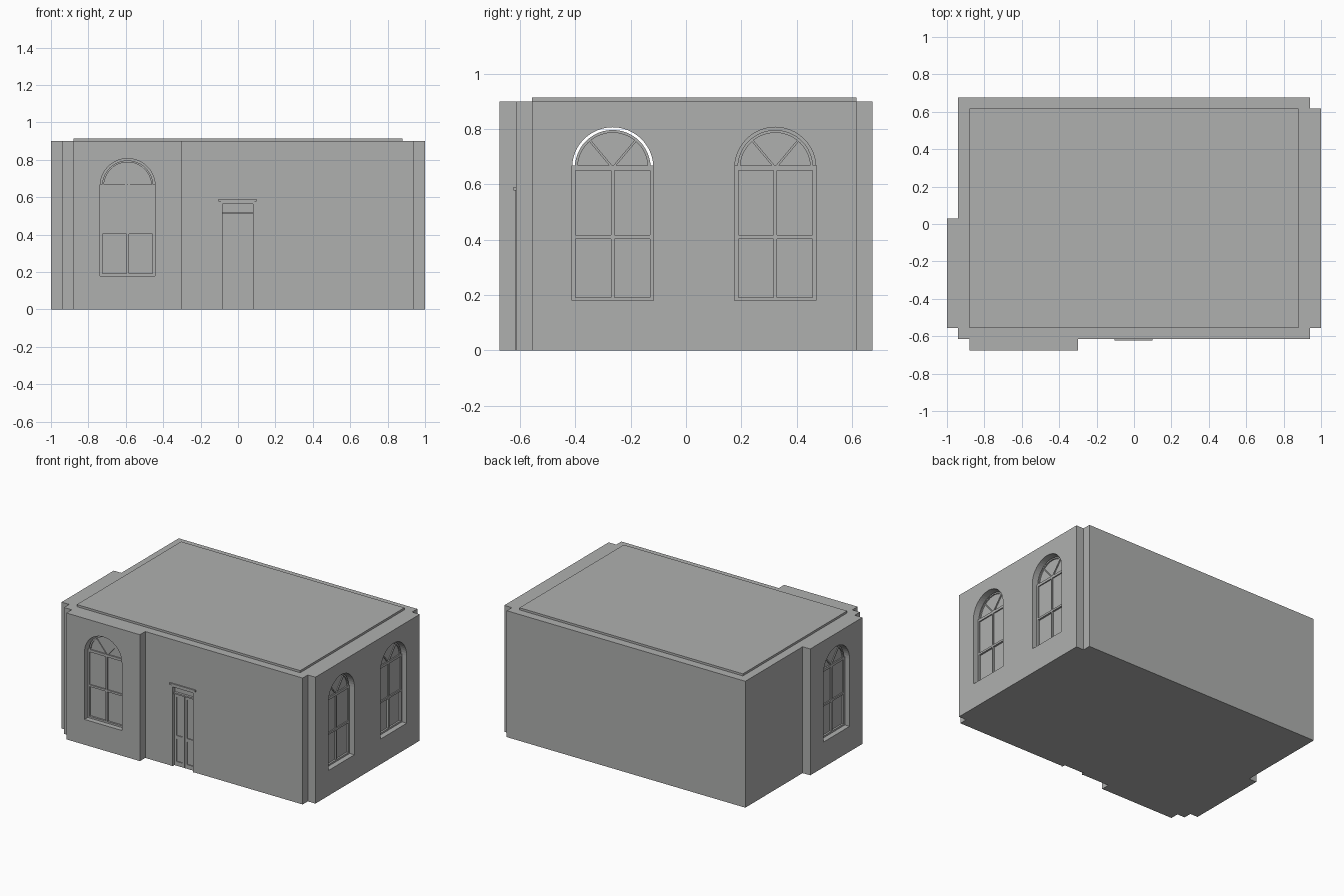
import bpy, bmesh, math
from mathutils import Matrix, Vector

if "Cube" in bpy.data.objects:
    bpy.data.objects.remove(bpy.data.objects["Cube"], do_unlink=True)

plaster = bpy.data.materials.new("plain grey")
plaster.use_nodes = True
GREY = (0.43, 0.435, 0.43, 1)
plaster.diffuse_color = GREY
plaster.node_tree.nodes["Principled BSDF"].inputs["Base Color"].default_value = GREY


def extrude(name, loops, offset, matrix=None):
    """Extrude closed loops of 3D points by an offset into one object."""
    bm = bmesh.new()
    for pts in loops:
        face = bm.faces.new([bm.verts.new(p) for p in pts])
        new = bmesh.ops.extrude_face_region(bm, geom=[face])["geom"]
        verts = [v for v in new if isinstance(v, bmesh.types.BMVert)]
        bmesh.ops.translate(bm, verts=verts, vec=Vector(offset))
    bmesh.ops.recalc_face_normals(bm, faces=bm.faces)
    if matrix:
        bm.transform(matrix)
    mesh = bpy.data.meshes.new(name)
    bm.to_mesh(mesh)
    bm.free()
    mesh.materials.append(plaster)
    obj = bpy.data.objects.new(name, mesh)
    bpy.context.collection.objects.link(obj)
    return obj


def upright(name, profiles, near, far, matrix=None):
    """Panels drawn in (u, z), running from depth near to depth far."""
    loops = [[(u, near, z) for u, z in p] for p in profiles]
    return extrude(name, loops, (0, far - near, 0), matrix)


def rect(u0, u1, z0, z1):
    return [(u0, z0), (u1, z0), (u1, z1), (u0, z1)]


def arc(r, z, steps=24):
    return [(r * math.cos(math.pi * i / steps), z + r * math.sin(math.pi * i / steps))
            for i in range(steps + 1)]


def flat_box(name, x0, x1, y0, y1, z0, z1):
    return extrude(name, [[(x, y, z0) for x, y in rect(x0, x1, y0, y1)]], (0, 0, z1 - z0))


def cut(target, cutter):
    mod = target.modifiers.new("cut", "BOOLEAN")
    mod.operation = "DIFFERENCE"
    mod.solver = "EXACT"
    mod.object = cutter
    bpy.context.view_layer.objects.active = target
    bpy.ops.object.modifier_apply(modifier=mod.name)
    bpy.data.objects.remove(cutter, do_unlink=True)


# Walls with stepped corners and projecting bays
FRONT, BAY, CORNER, BACK = -0.615, -0.675, -0.557, 0.675
footprint = [(-0.88, BAY), (-0.30, BAY), (-0.30, FRONT), (0.94, FRONT),
             (0.94, CORNER), (1, CORNER), (1, 0.617), (0.94, 0.617),
             (0.94, BACK), (-0.94, BACK), (-0.94, 0.03), (-1, 0.03),
             (-1, CORNER), (-0.94, CORNER), (-0.94, FRONT), (-0.88, FRONT)]
walls = extrude("walls", [[(x, y, 0) for x, y in footprint]], (0, 0, 0.9))
cut(walls, flat_box("room", -0.86, 0.86, -0.54, 0.6, 0.03, 0.87))

# Raised roof panel
flat_box("roof_panel", -0.88, 0.88, CORNER, 0.617, 0.89, 0.915)

# Arched windows
SILL, SPRING, HALF = 0.18, 0.66, 0.147
RAIL, INNER = 0.41, 0.137


def window(name, x, y, turn):
    m = Matrix.Translation((x, y, 0)) @ Matrix.Rotation(math.radians(turn), 4, "Z")
    opening = [(-HALF, SILL), (HALF, SILL)] + arc(HALF, SPRING)
    cut(walls, upright("opening", [opening], -0.05, 0.2, m))

    # Glass: wide below, with a slightly smaller fan above
    upright(name + "_upper_glass", [rect(-HALF, HALF, RAIL, SPRING)], 0.045, 0.06, m)
    upright(name + "_lower_glass", [rect(-HALF, HALF, SILL, RAIL)], 0.05, 0.06, m)
    upright(name + "_fan_glass", [arc(INNER, SPRING)], 0.046, 0.06, m)

    # Sash frame and glazing bars
    bars = [rect(-HALF, HALF, 0.65, 0.668), rect(-HALF, HALF, RAIL - 0.007, RAIL + 0.007),
            rect(-HALF, HALF, SILL, SILL + 0.012),
            rect(-0.006, 0.006, SILL + 0.012, RAIL - 0.007),
            rect(-0.006, 0.006, RAIL + 0.007, 0.65)]
    for s in (-1, 1):
        bars.append(rect(*sorted((s * 0.134, s * HALF)), SILL + 0.012, RAIL - 0.007))
        bars.append(rect(*sorted((s * 0.134, s * HALF)), RAIL + 0.007, 0.65))
    upright(name + "_sash_bars", bars, 0.037, 0.055, m)

    # Fan ring and spreading bars
    ring = arc(INNER, SPRING) + arc(INNER - 0.01, SPRING)[::-1]
    upright(name + "_fan_ring", [ring], 0.037, 0.055, m)
    spokes = []
    for angle in (50, 130):
        d = Vector((math.cos(math.radians(angle)), math.sin(math.radians(angle))))
        side = Vector((-d.y, d.x)) * 0.004
        a, b = Vector((0, SPRING)), Vector((0, SPRING)) + d * (INNER - 0.005)
        spokes.append([a - side, b - side, b + side, a + side])
    upright(name + "_fan_bars", spokes, 0.04, 0.055, m)


window("front_window", -0.59, BAY, 0)
window("left_front_window", 1, -0.265, 90)
window("left_back_window", 1, 0.323, 90)
window("right_window", -1, -0.265, -90)

# Recessed double door
cut(walls, upright("door_opening", [rect(-0.09, 0.087, -0.05, 0.575)], FRONT - 0.05, FRONT + 0.03))
at_front = Matrix.Translation((0, FRONT, 0))
upright("door_leaves", [rect(-0.09, 0.087, 0, 0.575)], 0.025, 0.04, at_front)
upright("door_transom", [rect(-0.083, 0.08, 0.512, 0.522)], 0.008, 0.03, at_front)
upright("door_jambs", [rect(-0.092, -0.083, 0, 0.575), rect(0.08, 0.089, 0, 0.575)],
        -0.004, 0.03, at_front)
upright("door_lintel", [rect(-0.105, 0.1, 0.578, 0.59)], -0.009, 0.01, at_front)
upright("door_head", [rect(-0.092, 0.089, 0.565, 0.578)], -0.004, 0.03, at_front)

# Raised stiles and rails around the door panels
frame = []
for u0, u1 in ((-0.083, -0.003), (0, 0.08)):
    frame += [rect(u0, u0 + 0.015, 0, 0.512), rect(u1 - 0.015, u1, 0, 0.512)]
    frame += [rect(u0 + 0.015, u1 - 0.015, z0, z1)
              for z0, z1 in ((0, 0.03), (0.19, 0.215), (0.49, 0.512))]
upright("door_rails", frame, 0.018, 0.03, at_front)
